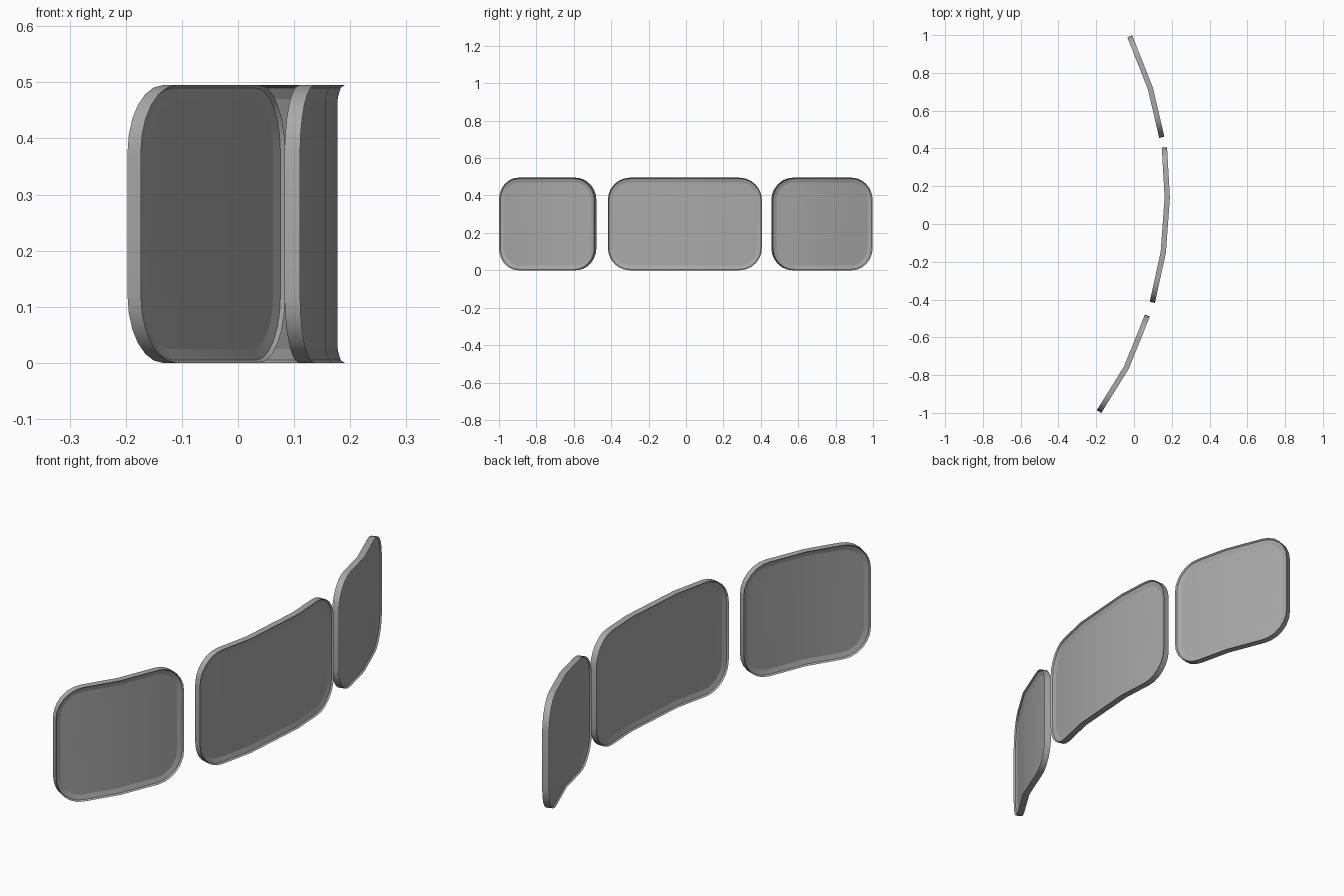
import bpy, bmesh, math
from mathutils import Vector

cube = bpy.data.objects.get("Cube")
if cube:
    bpy.data.objects.remove(cube, do_unlink=True)

HEIGHT = 0.495
RADIUS = 0.12
HALF = 0.014      # half the rim thickness
CORNER_STEPS = 6

grey = bpy.data.materials.new("mid_grey")
grey.use_nodes = True
grey.diffuse_color = (0.4, 0.4, 0.4, 1)
grey.node_tree.nodes["Principled BSDF"].inputs["Base Color"].default_value = (0.4, 0.4, 0.4, 1)

# Cross-section of the border as (inset, depth): pane, sloped border, thin rim
SIDE = [(0.025, 0.001), (0.005, 0.007), (0, HALF)]
SECTION = [(i, -d) for i, d in SIDE] + [(i, d) for i, d in reversed(SIDE)]


def rounded_outline(length, inset):
    """Rounded rectangle in (distance along path, height)."""
    r = RADIUS - inset
    pts = []
    corners = [(length - RADIUS, HEIGHT - RADIUS), (RADIUS, HEIGHT - RADIUS),
               (RADIUS, RADIUS), (length - RADIUS, RADIUS)]
    for quarter, (cx, cz) in enumerate(corners):
        for k in range(CORNER_STEPS + 1):
            a = (quarter + k / CORNER_STEPS) * math.pi / 2
            pts.append((cx + r * math.cos(a), cz + r * math.sin(a)))
    return pts


def make_panel(name, path):
    path = [Vector(p) for p in path]
    segs = [b - a for a, b in zip(path, path[1:])]
    normals = [Vector((-s.y, s.x)).normalized() for s in segs]
    stops = [0]
    for s in segs:
        stops.append(stops[-1] + s.length)
    # Mitred offsets at the bends keep the thickness even
    mitres = [normals[0]]
    for a, b in zip(normals, normals[1:]):
        m = (a + b).normalized()
        mitres.append(m / m.dot(a))
    mitres.append(normals[-1])

    # Flat panel: stacked outlines joined by quads, capped by the two pane faces
    bm = bmesh.new()
    rings = [[bm.verts.new((s, d, z)) for s, z in rounded_outline(stops[-1], i)]
             for i, d in SECTION]
    n = len(rings[0])
    for lo, hi in zip(rings, rings[1:]):
        for k in range(n):
            j = (k + 1) % n
            bm.faces.new((lo[k], lo[j], hi[j], hi[k]))
    bm.faces.new(rings[0])
    bm.faces.new(rings[-1])

    # Cut at each bend, then wrap along the path
    for stop in stops[1:-1]:
        bmesh.ops.bisect_plane(bm, geom=bm.verts[:] + bm.edges[:] + bm.faces[:],
                               dist=1e-5, plane_co=(stop, 0, 0), plane_no=(1, 0, 0))
    for v in bm.verts:
        s, d, z = v.co
        k = 0
        while k < len(segs) - 1 and s > stops[k + 1]:
            k += 1
        t = (s - stops[k]) / segs[k].length
        p = path[k].lerp(path[k + 1], t) + d * mitres[k].lerp(mitres[k + 1], t)
        v.co = (p.x, p.y, z)
    bmesh.ops.recalc_face_normals(bm, faces=bm.faces[:])

    mesh = bpy.data.meshes.new(name)
    bm.to_mesh(mesh)
    bm.free()
    mesh.materials.append(grey)
    obj = bpy.data.objects.new(name, mesh)
    bpy.context.collection.objects.link(obj)
    bpy.ops.object.select_all(action="DESELECT")
    obj.select_set(True)
    bpy.context.view_layer.objects.active = obj
    bpy.ops.object.shade_smooth_by_angle(angle=math.radians(16))


# Three bent panels standing along one shallow arc
make_panel("back_panel", [(-0.022, 0.993), (0.087, 0.717), (0.147, 0.459)])
make_panel("middle_panel", [(0.161, 0.405), (0.176, 0.14), (0.155, -0.15), (0.097, -0.415)])
make_panel("front_panel", [(0.071, -0.484), (-0.04, -0.76), (-0.185, -0.993)])
